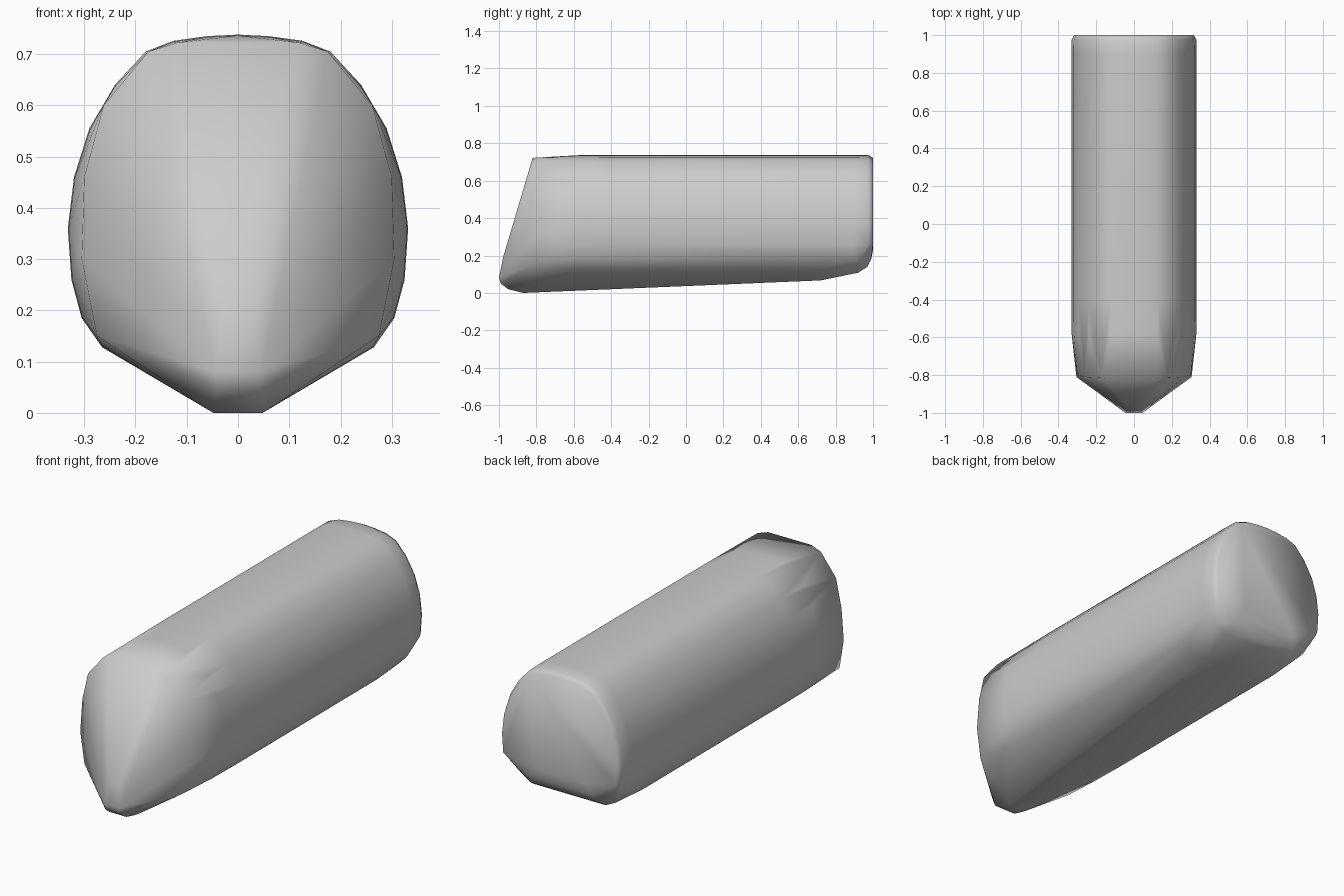
import bpy, bmesh

if "Cube" in bpy.data.objects:
    bpy.data.objects.remove(bpy.data.objects["Cube"])

# Right half of the body cross-section (x, z), from crown to lower flank
section = [(0, .738), (.06, .735), (.125, .726), (.18, .705), (.24, .64), (.29, .555),
           (.32, .46), (.332, .36), (.325, .26), (.305, .185), (.265, .128)]
# Where the slanted nose begins
brow = [(.12, -.82, .722), (.175, -.815, .705), (.262, -.81, .60), (.30, -.80, .46),
        (.305, -.81, .30), (.275, -.82, .15)]
# Narrow chin at the front
chin = [(.03, -.978, .19), (.045, -1, .08), (.04, -.99, .05), (.048, -.95, .02), (.048, -.87, 0)]
# Underside towards the rear
belly = [(.15, .72, .067), (.22, .70, .103), (.20, .92, .108), (.255, .92, .135),
         (.18, .97, .14), (.17, .99, .18), (.14, 1, .23)]

bm = bmesh.new()


def mirrored(points):
    for x, y, z in points:
        bm.verts.new((x, y, z))
        if x:
            bm.verts.new((-x, y, z))


def ring(y, scale, zmin, zc=.4):
    mirrored([(x * scale, y, zc + (z - zc) * scale) for x, z in section if z > zmin])


# Tube rings: fading into the nose, straight body, rounded rear rim
ring(-.58, .995, .12)
ring(-.4, 1, .12)
ring(.72, 1, .12)
ring(.9, 1, .15)
ring(.975, .995, .2)
ring(1, .955, .24)
mirrored(brow)
mirrored(chin)
mirrored(belly)

# Wrap everything in one convex shell
hull = bmesh.ops.convex_hull(bm, input=bm.verts[:])
loose = {g for g in hull["geom_interior"] + hull["geom_unused"]
         if isinstance(g, bmesh.types.BMVert)}
bmesh.ops.delete(bm, geom=list(loose), context='VERTS')
bmesh.ops.recalc_face_normals(bm, faces=bm.faces[:])
for f in bm.faces:
    f.smooth = True

mesh = bpy.data.meshes.new("body_shell")
bm.to_mesh(mesh)
bm.free()
body = bpy.data.objects.new("body_shell", mesh)
bpy.context.collection.objects.link(body)
